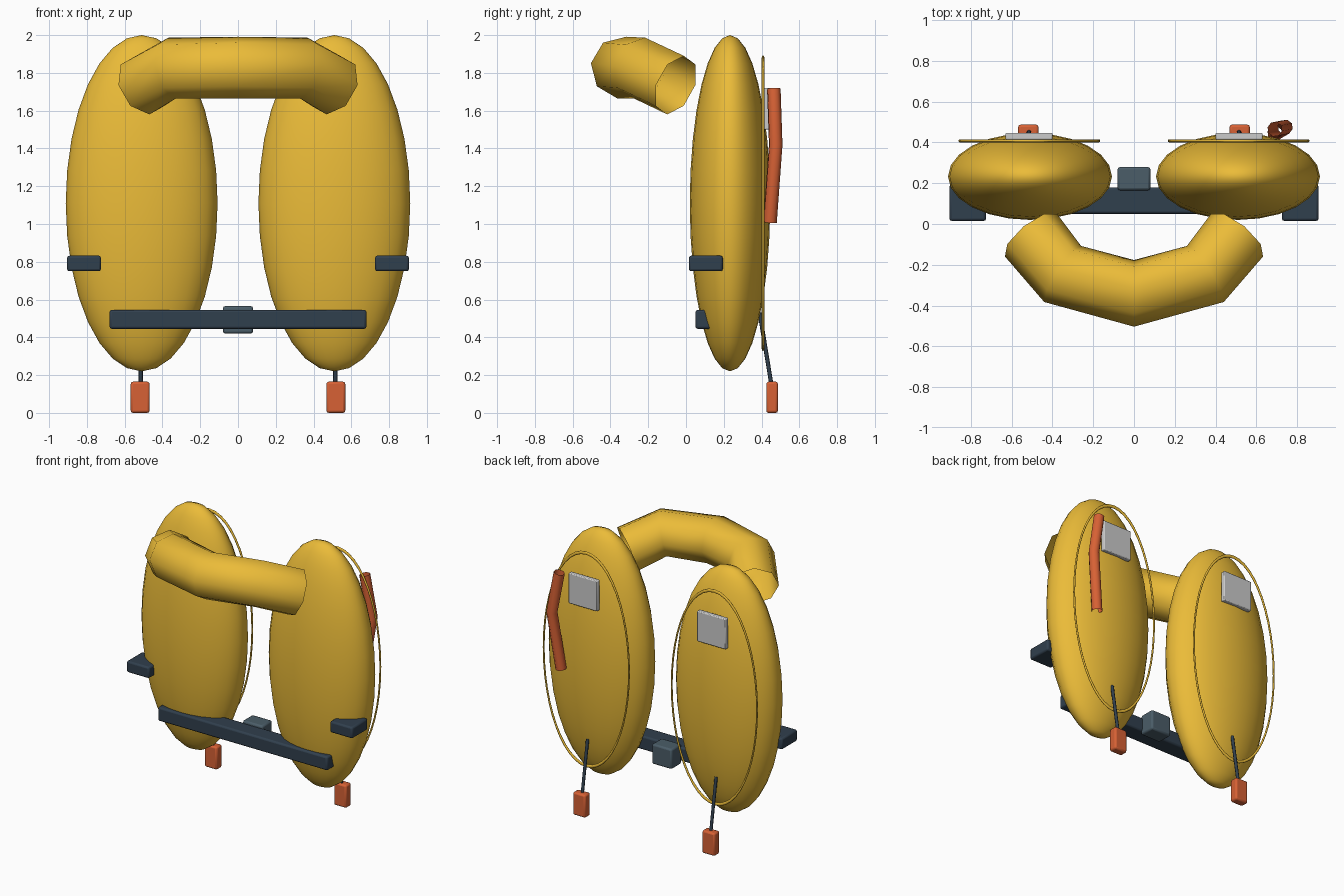
import bpy
from math import pi
from mathutils import Vector

if "Cube" in bpy.data.objects:
    bpy.data.objects.remove(bpy.data.objects["Cube"])


def material(name, rgb):
    m = bpy.data.materials.new(name)
    m.diffuse_color = (*rgb, 1)
    m.use_nodes = True
    m.node_tree.nodes["Principled BSDF"].inputs["Base Color"].default_value = m.diffuse_color
    return m


YELLOW = material("yellow_fabric", (0.83, 0.50, 0.04))
NAVY = material("navy_webbing", (0.03, 0.05, 0.075))
SLATE = material("slate_plastic", (0.07, 0.11, 0.14))
ORANGE = material("orange_plastic", (0.68, 0.12, 0.035))
SILVER = material("silver_patch", (0.72, 0.72, 0.72))


def finish(obj, name, mat):
    obj.name = name
    obj.data.materials.append(mat)
    return obj


def box(name, mat, x, y, z, bevel=0.012):
    """Bevelled box given as (min, max) ranges."""
    bpy.ops.mesh.primitive_cube_add(size=1)
    o = bpy.context.object
    o.location = [(a + b) / 2 for a, b in (x, y, z)]
    o.scale = [b - a for a, b in (x, y, z)]
    bpy.ops.object.transform_apply(location=False, rotation=False, scale=True)
    mod = o.modifiers.new("bevel", 'BEVEL')
    mod.width = bevel
    mod.segments = 2
    bpy.ops.object.shade_smooth_by_angle()
    return finish(o, name, mat)


def tube(name, mat, points, radius):
    """Open eight-sided tube along straight segments."""
    c = bpy.data.curves.new(name, 'CURVE')
    c.dimensions = '3D'
    c.bevel_depth = radius
    c.bevel_resolution = 2
    s = c.splines.new('POLY')
    s.points.add(len(points) - 1)
    for p, co in zip(s.points, points):
        p.co = (*co, 1)
    o = bpy.data.objects.new(name, c)
    bpy.context.collection.objects.link(o)
    return finish(o, name, mat)


for side, s in (("left", -1), ("right", 1)):
    def mx(a, b):
        return tuple(sorted((s * a, s * b)))

    # inflated chamber
    bpy.ops.mesh.primitive_uv_sphere_add(segments=24, ring_count=16, radius=1,
                                         location=(s * 0.51, 0.233, 1.11))
    o = bpy.context.object
    o.scale = (0.402, 0.213, 0.89)
    bpy.ops.object.shade_smooth()
    finish(o, side + "_chamber", YELLOW)

    # seam ring on the back of the chamber
    bpy.ops.mesh.primitive_torus_add(major_radius=1, minor_radius=0.016,
                                     major_segments=48, minor_segments=8,
                                     location=(s * 0.513, 0.408, 1.11),
                                     rotation=(pi / 2, 0, 0))
    o = bpy.context.object
    o.scale = (0.342, 0.77, 0.45)
    bpy.ops.object.shade_smooth()
    finish(o, side + "_seam", YELLOW)

    # reflective patch
    box(side + "_patch", SILVER, mx(0.40, 0.63), (0.413, 0.447), (1.50, 1.72), 0.006)
    # side strap stub
    box(side + "_strap", NAVY, mx(0.725, 0.905), (0.015, 0.195), (0.75, 0.832))
    # pull cord and its handle
    tube(side + "_pull_cord", NAVY, [(s * 0.515, 0.39, 0.53), (s * 0.515, 0.452, 0.15)], 0.011)
    box(side + "_pull_handle", ORANGE, mx(0.468, 0.568), (0.425, 0.487), (0.0, 0.165))

# collar, open at both ends
half = [(0.505, -0.055, 1.735), (0.35, -0.245, 1.825)]
tube("collar", YELLOW,
     [(-x, y, z) for x, y, z in half] + [(0, -0.34, 1.828)] + half[::-1], 0.165)

# waist belt and buckle
box("waist_belt", NAVY, (-0.68, 0.68), (0.05, 0.18), (0.445, 0.545))
box("buckle", SLATE, (-0.08, 0.08), (0.165, 0.28), (0.42, 0.565))

# oral inflation tube on the back of the right chamber
tube("inflation_tube", ORANGE,
     [(0.69, 0.445, 1.01), (0.742, 0.475, 1.42), (0.69, 0.465, 1.715)], 0.037)
